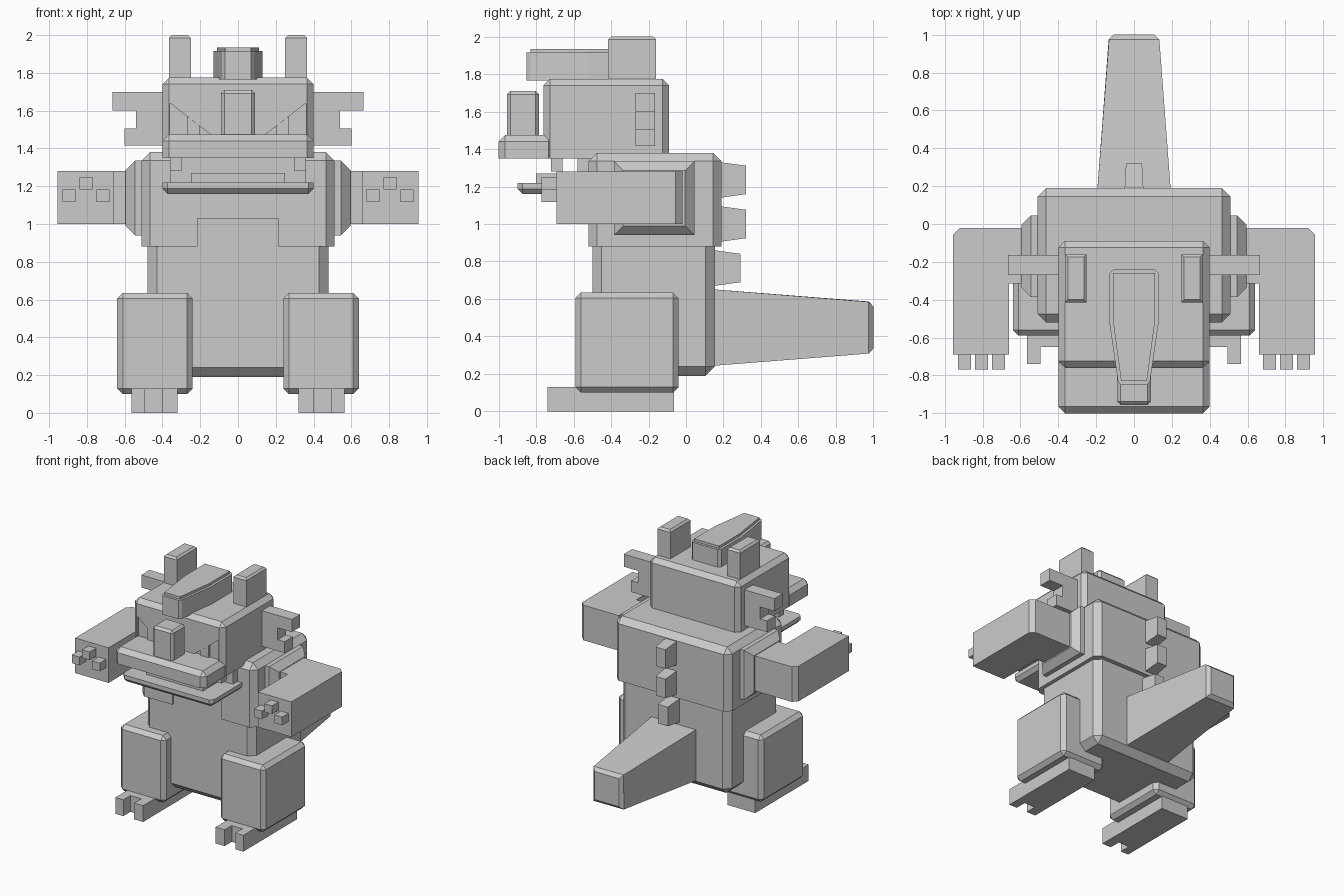
import bpy, bmesh
from mathutils import Vector

cube = bpy.data.objects.get("Cube")
if cube:
    bpy.data.objects.remove(cube, do_unlink=True)

grey = bpy.data.materials.new("plain grey")
grey.use_nodes = True
colour = (0.6, 0.6, 0.6, 1)
grey.diffuse_color = colour
grey.node_tree.nodes["Principled BSDF"].inputs["Base Color"].default_value = colour


def finish(name, bm):
    bmesh.ops.recalc_face_normals(bm, faces=bm.faces[:])
    mesh = bpy.data.meshes.new(name)
    bm.to_mesh(mesh)
    bm.free()
    mesh.materials.append(grey)
    ob = bpy.data.objects.new(name, mesh)
    bpy.context.scene.collection.objects.link(ob)
    return ob


def box(name, x, y, z, bevel=0, edges="vtb", end=None):
    """Chamfered box; edges picks v(ertical), t(op), b(ottom), f(ront), o(uter).
    end = (axis, side, scale vector) tapers one end about its centre."""
    bm = bmesh.new()
    bmesh.ops.create_cube(bm, size=1)
    lo, hi = Vector((x[0], y[0], z[0])), Vector((x[1], y[1], z[1]))
    mid, size = (lo + hi) / 2, hi - lo
    for v in bm.verts:
        p = v.co.copy()
        if end and p[end[0]] * end[1] > 0:
            p *= Vector(end[2])
        v.co = Vector(p[i] * size[i] + mid[i] for i in range(3))
    if bevel:
        def on(e, axis, value):
            return all(abs(v.co[axis] - value) < 1e-4 for v in e.verts)
        picked = []
        for e in bm.edges:
            d = e.verts[0].co - e.verts[1].co
            tests = {"v": abs(d.z) > 0.9 * d.length, "t": on(e, 2, hi.z),
                     "b": on(e, 2, lo.z), "f": on(e, 1, lo.y),
                     "k": on(e, 1, hi.y), "o": on(e, 0, hi.x)}
            if any(tests[c] for c in edges):
                picked.append(e)
        bmesh.ops.bevel(bm, geom=picked, offset=bevel, segments=1, affect="EDGES")
    return finish(name, bm)


def prism(name, outline, axis, a, b):
    """Extrude a 2D outline along the given axis from a to b."""
    bm = bmesh.new()
    def point(p, d):
        q = list(p)
        q.insert(axis, d)
        return bm.verts.new(q)
    face = bm.faces.new([point(p, a) for p in outline])
    out = bmesh.ops.extrude_face_region(bm, geom=[face])
    move = Vector((0, 0, 0))
    move[axis] = b - a
    bmesh.ops.translate(bm, vec=move, verts=[g for g in out["geom"] if isinstance(g, bmesh.types.BMVert)])
    return finish(name, bm)


def mirror(*obs):
    """Repeat parts built on the +x side on the other side."""
    for ob in obs:
        ob.modifiers.new("mirror", "MIRROR")


def cut(ob, cutter):
    mod = ob.modifiers.new("cut", "BOOLEAN")
    mod.operation, mod.object, mod.solver = "DIFFERENCE", cutter, "EXACT"
    cutter.hide_render = True
    cutter.hide_set(True)


# Body: belly block under a chest block that is notched at the front
box("belly", (-.48, .48), (-.5, .155), (.19, .95), .05, "vb")
chest = box("chest", (-.51, .51), (-.52, .19), (.88, 1.38), .045, "vt")
cut(chest, box("chest_notch_cutter", (-.215, .215), (-.6, -.505), (.8, 1.03)))

# Tail and back plates
box("tail", (-.2, .2), (.1, 1), (.24, .655), .025, "k", (1, 1, (.66, 1, .66)))
for i, (y, z) in enumerate([(.18, 1.235), (.18, 1.0), (.15, .765)]):
    box(f"back_spike_{i + 1}", (-.05, .05), (y, y + .14), (z - .095, z + .095),
        0, "v", (1, 1, (.85, 1, .8)))

# Head with recessed slanted eyes
head = box("head", (-.4, .4), (-.76, -.09), (1.35, 1.775), .035, "vt")
for side in (1, -1):
    cutter = prism("eye_cutter", [(side * .36, 1.64), (side * .36, 1.44), (side * .14, 1.44),
                                  (side * .14, 1.47)], 1, -.8, -.74)
    cut(head, cutter)
mirror(prism("pupil", [(.2, 1.45), (.27, 1.45), (.27, 1.57), (.2, 1.516)], 1, -.757, -.72))
box("upper_jaw", (-.4, .4), (-1, -.7), (1.35, 1.475), .035, "vt")
box("mouth_back", (-.36, .36), (-.58, -.4), (1.17, 1.37))
box("lower_jaw", (-.4, .4), (-.9, -.48), (1.16, 1.22), .028, "vb")
box("tongue", (-.25, .25), (-.8, -.5), (1.21, 1.27))
box("nose_horn", (-.09, .09), (-.955, -.785), (1.46, 1.71), .018, "vt")
mirror(box("fang", (.3, .36), (-.72, -.66), (1.28, 1.36)))

# Crest narrows towards the front
prism("crest_base", [(-.13, -.26), (-.11, -.24), (.11, -.24), (.13, -.26), (.13, -.52),
                     (.085, -.83), (.07, -.85), (-.07, -.85), (-.085, -.83), (-.13, -.52)],
      2, 1.765, 1.915)
prism("crest_top", [(-.11, -.26), (.11, -.26), (.11, -.52), (.068, -.83),
                    (-.068, -.83), (-.11, -.52)], 2, 1.9, 1.935)

# Ears and horns
ear = [(.38, 1.7), (.665, 1.7), (.665, 1.6), (.54, 1.6), (.54, 1.505),
       (.6, 1.505), (.6, 1.415), (.38, 1.415)]
mirror(prism("ear", ear, 1, -.27, -.165))
mirror(box("horn", (.25, .365), (-.415, -.16), (1.75, 2), .015, "t"))

# Arms: shoulder pad, bent arm, three claws
mirror(box("shoulder", (.45, .595), (-.385, .045), (.94, 1.335), .05, "o"))
arm = [(.55, -.02), (.92, -.02), (.955, -.055), (.955, -.69), (.66, -.69), (.66, -.315), (.55, -.315)]
mirror(prism("arm", arm, 2, 1, 1.28))
for i, (x, z) in enumerate([(.715, 1.15), (.805, 1.215), (.895, 1.15)]):
    mirror(box(f"claw_{i + 1}", (x - .034, x + .034), (-.77, -.67), (z - .033, z + .033)))

# Legs and two-toed feet
mirror(box("leg", (.24, .64), (-.59, -.04), (.1, .635), .03))
foot = [(.32, -.065), (.565, -.065), (.565, -.74), (.495, -.74), (.495, -.65),
        (.4, -.65), (.4, -.74), (.32, -.74)]
mirror(prism("foot", foot, 2, 0, .13))
